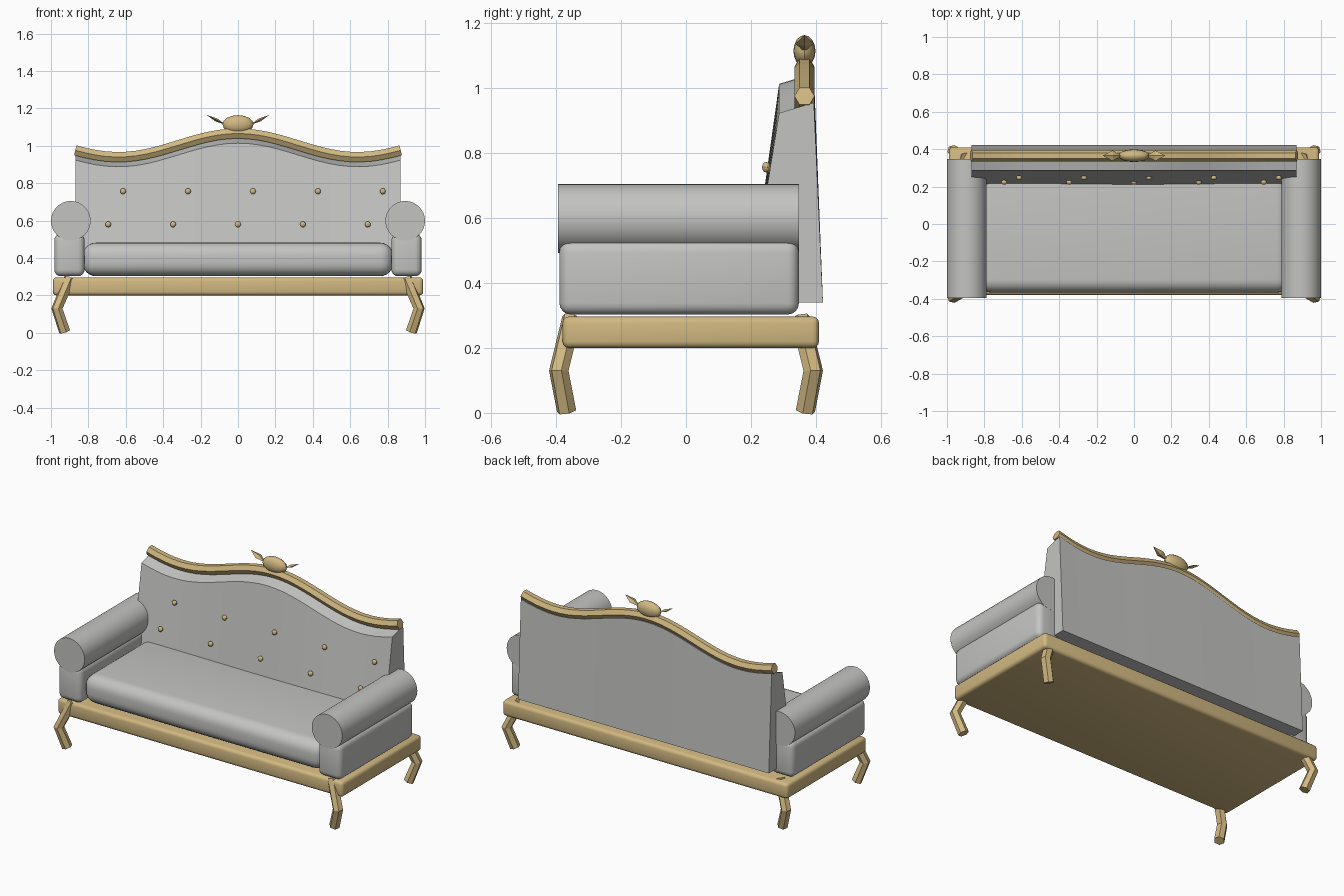
import bpy, bmesh, math
from mathutils import Matrix, Vector

if "Cube" in bpy.data.objects:
    bpy.data.objects.remove(bpy.data.objects["Cube"])


def material(name, rgb):
    m = bpy.data.materials.new(name)
    m.use_nodes = True
    m.diffuse_color = (*rgb, 1)
    m.node_tree.nodes["Principled BSDF"].inputs["Base Color"].default_value = (*rgb, 1)
    return m


gold = material("pale gold wood", (0.64, 0.48, 0.22))
fabric = material("grey fabric", (0.55, 0.55, 0.54))


def add(name, bm, mat, smooth=False):
    bmesh.ops.recalc_face_normals(bm, faces=bm.faces)
    mesh = bpy.data.meshes.new(name)
    bm.to_mesh(mesh)
    bm.free()
    mesh.materials.append(mat)
    ob = bpy.data.objects.new(name, mesh)
    bpy.context.collection.objects.link(ob)
    if smooth:
        bpy.ops.object.select_all(action='DESELECT')
        bpy.context.view_layer.objects.active = ob
        ob.select_set(True)
        bpy.ops.object.shade_smooth_by_angle(angle=math.radians(35))
    return ob


def padded_box(name, lo, hi, radius, segments, mat):
    lo, hi = Vector(lo), Vector(hi)
    bm = bmesh.new()
    bmesh.ops.create_cube(bm, size=1, matrix=Matrix.Translation((lo + hi) / 2)
                          @ Matrix.Diagonal((*(hi - lo), 1)))
    bmesh.ops.bevel(bm, geom=bm.edges[:], offset=radius, segments=segments,
                    profile=0.5, affect='EDGES')
    return add(name, bm, mat, True)


def ball(name, centre, radii, u, v, mat, tilt=0, smooth=False):
    bm = bmesh.new()
    bmesh.ops.create_uvsphere(bm, u_segments=u, v_segments=v, radius=1,
                              matrix=Matrix.Translation(centre) @ Matrix.Rotation(tilt, 4, 'Y')
                              @ Matrix.Diagonal((*radii, 1)))
    return add(name, bm, mat, smooth)


def tube(name, points, radius, side, mat):
    """Six-sided bar swept along points; side is a steady reference direction."""
    pts = [Vector(p) for p in points]
    bm = bmesh.new()
    rings = []
    for i, p in enumerate(pts):
        steps = [(b - a).normalized() for a, b in zip(pts, pts[1:])][max(i - 1, 0):i + 1]
        along = sum(steps, Vector()).normalized()
        across = (Vector(side) - along * along.dot(Vector(side))).normalized()
        up = along.cross(across)
        rings.append([bm.verts.new(p + radius * (across * math.cos(k * math.pi / 3)
                                                 + up * math.sin(k * math.pi / 3)))
                      for k in range(6)])
    for a, b in zip(rings, rings[1:]):
        for k in range(6):
            bm.faces.new((a[k], a[k - 1], b[k - 1], b[k]))
    bm.faces.new(rings[0])
    bm.faces.new(rings[-1])
    return add(name, bm, mat)


def wave(x):
    return 1.003 + 0.063 * math.cos(math.pi * x / 0.64)


# Base frame and bent legs
padded_box("base_frame", (-0.99, -0.38, 0.2), (0.99, 0.41, 0.297), 0.02, 3, gold)
for sx, side in ((-1, "right"), (1, "left")):
    for sy, end in ((-1, "front"), (1, "back")):
        tube(f"{end}_{side}_leg",
             [(sx * 0.9, sy * 0.352, 0.293), (sx * 0.968, sy * 0.392, 0.13),
              (sx * 0.927, sy * 0.368, 0.006)], 0.031, (sx, sy, 0), gold)

# Seat cushion
padded_box("seat_cushion", (-0.83, -0.367, 0.303), (0.83, 0.3, 0.482), 0.07, 6, fabric)

# Arms: padded block under a long roll
for sx, side in ((-1, "right"), (1, "left")):
    xs = sorted((sx * 0.82, sx * 0.982))
    padded_box(f"{side}_arm_block", (xs[0], -0.39, 0.303), (xs[1], 0.348, 0.53),
               0.035, 4, fabric)
    bm = bmesh.new()
    bmesh.ops.create_cone(bm, cap_ends=True, segments=32, radius1=0.106, radius2=0.106,
                          depth=0.743, matrix=Matrix.Translation((sx * 0.894, -0.023, 0.599))
                          @ Matrix.Rotation(math.pi / 2, 4, 'X'))
    add(f"{side}_arm_roll", bm, fabric, True)

# Backrest: leaning slab with a waved top
bm = bmesh.new()
columns = []
steps = 32
for i in range(steps + 1):
    x = -0.87 + 1.74 * i / steps
    z = wave(x)
    section = ((0.192, 0.34), (0.287, z - 0.052), (0.394, z - 0.02), (0.422, 0.34))
    columns.append([bm.verts.new((x, y, h)) for y, h in section])
for a, b in zip(columns, columns[1:]):
    for k in range(4):
        bm.faces.new((a[k], a[k - 1], b[k - 1], b[k]))
bm.faces.new(columns[0])
bm.faces.new(columns[-1])
add("backrest", bm, fabric, True)

# Crest rail following the wave
tube("crest_rail", [(x, 0.365, wave(x)) for x in
                    (-0.87 + 1.74 * i / steps for i in range(steps + 1))],
     0.031, (0, 1, 0), gold)

# Crest ornament with two leaves
ball("crest_knob", (0, 0.365, 1.115), (0.083, 0.034, 0.049), 16, 8, gold, smooth=True)
for sx, side in ((-1, "right"), (1, "left")):
    ball(f"{side}_crest_leaf", (sx * 0.115, 0.365, 1.138), (0.058, 0.028, 0.009),
         4, 2, gold, tilt=-sx * math.radians(27))

# Two staggered rows of buttons
for row, (shift, y, z) in enumerate(((0, 0.223, 0.58), (0.08, 0.247, 0.757))):
    for i in range(5):
        ball(f"button_{row + 1}_{i + 1}", (0.347 * (i - 2) + shift, y, z),
             (0.016, 0.013, 0.016), 10, 6, gold, smooth=True)
